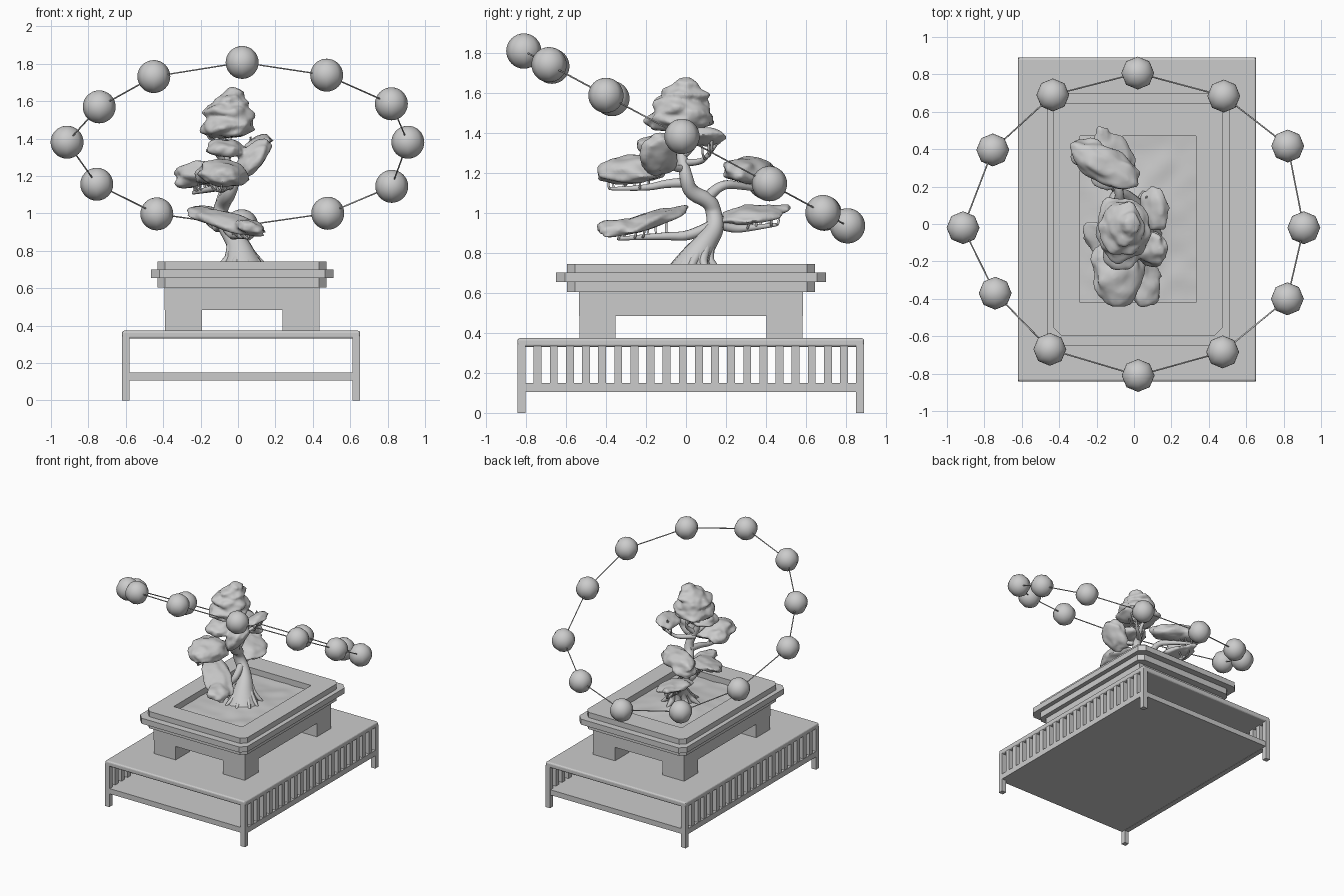
import bpy, bmesh, math, random
from mathutils import Vector, Euler, noise

if "Cube" in bpy.data.objects:
    bpy.data.objects.remove(bpy.data.objects["Cube"])

random.seed(4)


def finish(name, bm, smooth=None):
    bmesh.ops.recalc_face_normals(bm, faces=bm.faces)
    me = bpy.data.meshes.new(name)
    bm.to_mesh(me)
    bm.free()
    ob = bpy.data.objects.new(name, me)
    bpy.context.collection.objects.link(ob)
    if smooth:
        bpy.ops.object.select_all(action='DESELECT')
        ob.select_set(True)
        bpy.context.view_layer.objects.active = ob
        bpy.ops.object.shade_smooth_by_angle(angle=math.radians(smooth))
    return ob


def add_box(bm, x0, x1, y0, y1, z0, z1):
    vs = bmesh.ops.create_cube(bm, size=1)['verts']
    for v in vs:
        v.co = Vector((x1 if v.co.x > 0 else x0, y1 if v.co.y > 0 else y0,
                       z1 if v.co.z > 0 else z0))


def boxes(name, dims, bevel=0):
    bm = bmesh.new()
    for d in dims:
        add_box(bm, *d)
    ob = finish(name, bm)
    if bevel:
        m = ob.modifiers.new('bevel', 'BEVEL')
        m.width, m.segments = bevel, 3
    return ob


def tubes(name, paths, sides=2, order=3):
    """Tapered tubes through points (x, y, z, radius), converted to a mesh."""
    cu = bpy.data.curves.new(name, 'CURVE')
    cu.dimensions = '3D'
    cu.bevel_depth, cu.bevel_resolution, cu.resolution_u = 1, sides, 5
    cu.use_fill_caps = True
    for path in paths:
        sp = cu.splines.new('NURBS')
        sp.points.add(len(path) - 1)
        for p, (x, y, z, r) in zip(sp.points, path):
            p.co, p.radius = (x, y, z, 1), r
        sp.order_u = min(order, len(path))
        sp.use_endpoint_u = True
    ob = bpy.data.objects.new(name, cu)
    bpy.context.collection.objects.link(ob)
    bpy.ops.object.select_all(action='DESELECT')
    ob.select_set(True)
    bpy.context.view_layer.objects.active = ob
    bpy.ops.object.convert(target='MESH')
    bpy.ops.object.shade_smooth_by_angle(angle=math.radians(60))


# --- low table: top, shelf, legs, slatted sides
X0, X1, Y0, Y1, T = -0.62, 0.653, -0.842, 0.89, 0.04
boxes('table_top', [(X0, X1, Y0, Y1, 0.33, 0.373)], 0.012)
boxes('table_shelf', [(X0 + 0.01, X1 - 0.01, Y0 + 0.005, Y1 - 0.005, 0.107, 0.15)])
boxes('table_legs', [(x, x + T, y, y + T, 0, 0.345) for x in (X0, X1 - T) for y in (Y0, Y1 - T)])
slats, n = [], 20
pitch = (Y1 - Y0 - 2 * T - 0.041) / n
for x in (X0, X1 - T):
    slats.append((x, x + T, Y0 + T, Y1 - T, 0.105, 0.15))
    for i in range(n):
        y = Y0 + T + 0.041 + i * pitch
        slats.append((x + 0.003, x + T - 0.003, y, y + pitch - 0.041, 0.145, 0.34))
boxes('table_slats', slats)

# --- pot: body on four corner feet
CX, CY = 0.022, 0.025
body = [(CX - 0.415, CX + 0.415, CY - 0.56, CY + 0.56, 0.485, 0.61)]
for sx in (-1, 1):
    for sy in (-1, 1):
        xs = sorted((CX + sx * 0.215, CX + sx * 0.413))
        ys = sorted((CY + sy * 0.378, CY + sy * 0.558))
        body.append((*xs, *ys, 0.373, 0.485))
boxes('pot_body_and_feet', body)

# --- pot rim: stacked bands with cut corners, then the planting recess
bm = bmesh.new()
loops = []
for hx, hy, c, z in ((0.452, 0.62, 0.04, 0.605), (0.452, 0.62, 0.04, 0.655),
                     (0.488, 0.675, 0.045, 0.655), (0.488, 0.675, 0.045, 0.70),
                     (0.452, 0.62, 0.04, 0.70), (0.452, 0.62, 0.04, 0.743),
                     (0.312, 0.446, 0.004, 0.743), (0.312, 0.446, 0.004, 0.67)):
    pts = [(hx, hy - c), (hx - c, hy), (c - hx, hy), (-hx, hy - c),
           (-hx, c - hy), (c - hx, -hy), (hx - c, -hy), (hx, c - hy)]
    loops.append([bm.verts.new((CX + x, CY + y, z)) for x, y in pts])
for a, b in zip(loops, loops[1:]):
    for i in range(8):
        bm.faces.new((a[i], a[(i + 1) % 8], b[(i + 1) % 8], b[i]))
bm.faces.new(loops[0])
bm.faces.new(loops[-1])
finish('pot_rim', bm)

# --- soil, gently mounded round the trunk
bm = bmesh.new()
bmesh.ops.create_grid(bm, x_segments=24, y_segments=32, size=1)
for v in bm.verts:
    x, y = CX + v.co.x * 0.312, CY + v.co.y * 0.446
    d = math.hypot(x, y - 0.05)
    v.co = (x, y, 0.695 + 0.035 * math.exp(-(d / 0.15) ** 2)
            + 0.008 * noise.noise(Vector((x * 9, y * 9, 3))))
finish('soil', bm, 60)

# --- S-shaped trunk and surface roots
tubes('trunk', [[(0.03, 0.02, 0.68, .13), (0.02, 0.04, 0.76, .085), (0.0, 0.09, 0.84, .058),
                 (-0.06, 0.15, 0.92, .045), (-0.1, 0.14, 1.0, .04), (-0.08, 0.12, 1.06, .04),
                 (-0.05, 0.02, 1.1, .038), (-0.02, 0.0, 1.18, .034), (-0.06, -0.02, 1.27, .026),
                 (-0.1, -0.03, 1.36, .02), (-0.06, -0.02, 1.48, .016)]], 4)
roots = []
for i in range(9):
    a = i * math.tau / 9 + random.uniform(-.2, .2)
    c, s = math.cos(a), math.sin(a)
    roots.append([(-.01 + c * .03, .1 + s * .03, .86, .02), (.02 + c * .06, .05 + s * .06, .77, .026),
                  (.02 + c * .1, .04 + s * .1, .735, .022), (.02 + c * .15, .03 + s * .15, .70, .008)])
tubes('roots', roots)

# --- branches, with short twigs rising into the foliage
branches = {
    'lower_front': [(-.06, .12, .93, .03), (-.03, .02, .88, .026), (-.01, -.1, .885, .02), (.05, -.34, .87, .009)],
    'lower_back': [(-.08, .13, .96, .03), (-.1, .22, .92, .024), (-.12, .3, .92, .018), (-.14, .45, .94, .009)],
    'middle_front': [(-.04, .02, 1.15, .028), (-.06, -.09, 1.15, .022), (-.09, -.2, 1.12, .016), (-.1, -.38, 1.12, .008)],
    'middle_back': [(-.09, .1, 1.06, .03), (-.06, .16, 1.15, .024), (-.15, .3, 1.13, .018), (-.24, .4, 1.11, .009)],
    'upper_front': [(-.05, -.01, 1.22, .022), (.02, -.06, 1.22, .016), (.05, -.1, 1.25, .012), (.09, -.16, 1.29, .008)],
    'upper_back': [(-.07, -.02, 1.25, .022), (0, .06, 1.25, .016), (.06, .1, 1.27, .012), (.11, .15, 1.34, .008)],
    'crown_left': [(-.07, -.02, 1.28, .02), (-.13, -.08, 1.33, .014), (-.12, -.08, 1.38, .012), (-.1, -.06, 1.44, .008)],
    'crown_right': [(-.07, -.02, 1.28, .02), (-.03, .04, 1.33, .014), (-.05, .06, 1.38, .012), (-.04, .05, 1.44, .008)]}
tubes('branches', list(branches.values()), 3)
twigs = []
for p in branches.values():
    a, b = Vector(p[2][:3]), Vector(p[3][:3])
    for i in range(7):
        q = a.lerp(b, i / 6)
        dx, dy = random.uniform(-.06, .06), random.uniform(-.02, .02)
        twigs.append([(*q, .007), (q.x + dx * .8, q.y + dy, q.z - .005, .006),
                      (q.x + dx, q.y + dy, q.z + .07, .005)])
tubes('twigs', twigs, 1)


# --- foliage pads: lumpy flattened blobs fused by a remesh
def foliage(name, lobes):
    bm = bmesh.new()
    for loc, size, rot in lobes:
        vs = bmesh.ops.create_icosphere(bm, subdivisions=4, radius=1)['verts']
        e, seed = Euler(rot), Vector([random.uniform(0, 50) for _ in range(3)])
        for v in vs:
            p = v.co.copy()
            p *= 1 + 0.24 * noise.noise(p * 1.7 + seed) + 0.08 * noise.noise(p * 4 + seed)
            if p.z < 0:
                p.z *= 0.6
            q = Vector([p[i] * size[i] for i in range(3)])
            q.rotate(e)
            v.co = q + Vector(loc)
    ob = finish(name, bm, 80)
    m = ob.modifiers.new('fuse', 'REMESH')
    m.mode, m.voxel_size, m.use_smooth_shade = 'VOXEL', 0.01, True
    m = ob.modifiers.new('relax', 'SMOOTH')
    m.factor, m.iterations = 0.5, 4


foliage('foliage_lower_front', [((-.06, -.19, .95), (.27, .11, .05), (.1, .24, -.75)),
                                ((.06, -.34, .92), (.08, .11, .045), (.1, .24, .2))])
foliage('foliage_lower_back', [((-.13, .33, .985), (.13, .16, .045), (.15, .2, .3)),
                               ((-.16, .43, 1.005), (.05, .1, .03), (.15, .2, .2))])
foliage('foliage_middle_front', [((-.08, -.28, 1.2), (.13, .18, .085), (.05, .2, -.2)),
                                 ((-.15, -.2, 1.2), (.08, .1, .065), (0, -.3, .3))])
foliage('foliage_middle_back', [((-.15, .31, 1.2), (.2, .1, .08), (-.15, .05, -.45)),
                                ((-.25, .38, 1.17), (.09, .08, .055), (-.1, -.2, 0))])
foliage('foliage_upper_front', [((.09, -.13, 1.29), (.13, .1, .075), (.1, -.9, .1)),
                                ((-.07, -.13, 1.34), (.1, .13, .055), (.1, 0, 0))])
foliage('foliage_upper_back', [((.11, .08, 1.37), (.08, .12, .045), (0, -.4, .1))])
foliage('foliage_crown', [((-.06, -.03, 1.455), (.15, .17, .085), (.05, -.08, 0)),
                          ((-.055, -.025, 1.525), (.13, .145, .075), (0, .1, .4)),
                          ((-.045, -.01, 1.58), (.1, .115, .06), (0, -.1, 0)),
                          ((-.02, 0, 1.63), (.055, .065, .045), (0, 0, 0))])

# --- tilted garland: twelve slightly uneven beads on a thin cord
spots = [(.02, .807), (.48, .684), (.822, .417), (.908, -.02), (.82, -.4), (.474, -.684),
         (.022, -.81), (-.45, -.67), (-.742, -.37), (-.914, -.02), (-.755, .396), (-.434, .69)]
ring = [Vector((x, y, 1.37 - 0.54 * y)) for x, y in spots]
bm = bmesh.new()
for p in ring:
    vs = bmesh.ops.create_uvsphere(bm, u_segments=8, v_segments=16, radius=0.088)['verts']
    bmesh.ops.translate(bm, verts=vs, vec=p)
finish('beads', bm, 60)
tubes('cord', [[(*p, .004) for p in (ring[i - 1], ring[i])] for i in range(12)], 1, 2)
